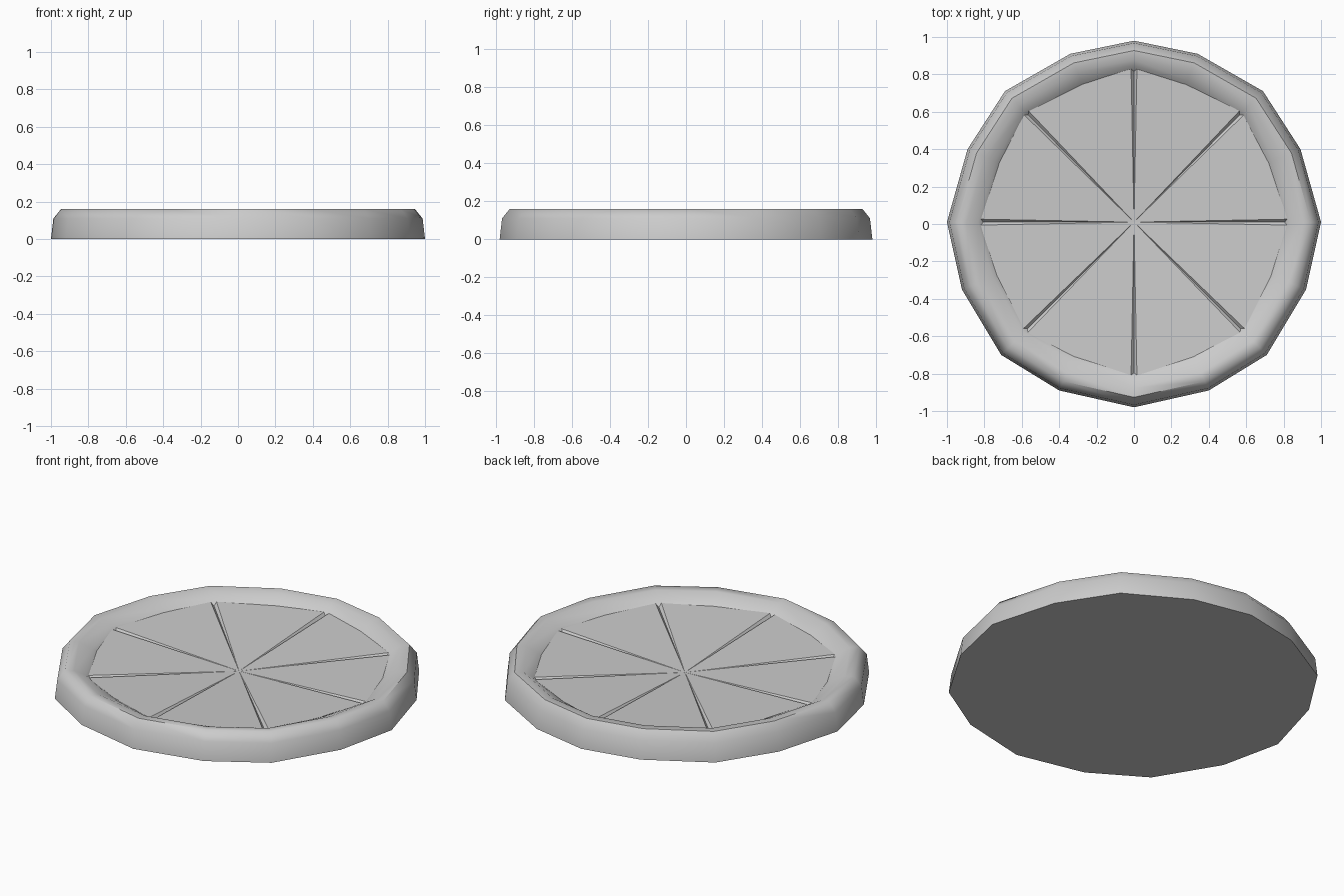
import bpy, bmesh
from math import atan2, cos, sin, hypot, radians

cube = bpy.data.objects.get("Cube")
if cube:
    bpy.data.objects.remove(cube)

CENTRE_Y = 0.01
GREY = (0.6, 0.6, 0.6, 1)
mat = bpy.data.materials.new("plain grey")
mat.use_nodes = True
mat.diffuse_color = GREY
mat.node_tree.nodes["Principled BSDF"].inputs["Base Color"].default_value = GREY


def finish(bm, name, angle):
    bmesh.ops.recalc_face_normals(bm, faces=bm.faces)
    mesh = bpy.data.meshes.new(name)
    bm.to_mesh(mesh)
    bm.free()
    mesh.materials.append(mat)
    ob = bpy.data.objects.new(name, mesh)
    bpy.context.collection.objects.link(ob)
    bpy.ops.object.select_all(action='DESELECT')
    ob.select_set(True)
    bpy.context.view_layer.objects.active = ob
    bpy.ops.object.shade_smooth_by_angle(angle=radians(angle))


# Hand-shaped sixteen-sided outline: right half, mirrored to the left
half = [(0, .97), (.34, .90), (.69, .70), (.89, .39), (1, 0),
        (.92, -.36), (.71, -.71), (.40, -.90), (0, -.99)]
outline = half + [(-x, y) for x, y in half[-2:0:-1]]
spokes = [(atan2(y, x), hypot(x, y)) for x, y in outline]


def polar(angle, r, z):
    return (r * cos(angle), r * sin(angle) + CENTRE_Y, z)


# Crust: outer rings follow the outline, inner ones alternate between
# the slice corners and the middles of the slice ends
outer = [(1, 0), (.987, .11), (.946, .16), (.895, .157)]
inner = [(.835, .81, .125), (.82, .785, .113), (.79, .76, .08)]
bm = bmesh.new()
rings = [[bm.verts.new(polar(angle, size * scale, z)) for angle, size in spokes]
         for scale, z in outer]
rings += [[bm.verts.new(polar(angle, middle if i % 2 else corner, z))
           for i, (angle, size) in enumerate(spokes)]
          for corner, middle, z in inner]
for lower, upper in zip(rings, rings[1:]):
    for i in range(16):
        j = (i + 1) % 16
        bm.faces.new((lower[i], lower[j], upper[j], upper[i]))
bm.faces.new(rings[0])
finish(bm, "crust", 55)

# Eight slices dipping to the middle, parted by tapering V-shaped cuts
bm = bmesh.new()
hub = bm.verts.new((0, CENTRE_Y, .082))
HALF_CUT = radians(1.1)
cuts = []
for angle, size in spokes[::2]:
    cuts.append([bm.verts.new(polar(angle + side * HALF_CUT, .825, z))
                 for side, z in ((1, .116), (0, .098), (-1, .116))])
for i, (before, bottom, after) in enumerate(cuts):
    bm.faces.new((hub, before, bottom))
    bm.faces.new((hub, bottom, after))
    middle = bm.verts.new(polar(spokes[2 * i + 1][0], .79, .114))
    bm.faces.new((hub, after, middle, cuts[(i + 1) % 8][0]))
finish(bm, "slices", 10)
